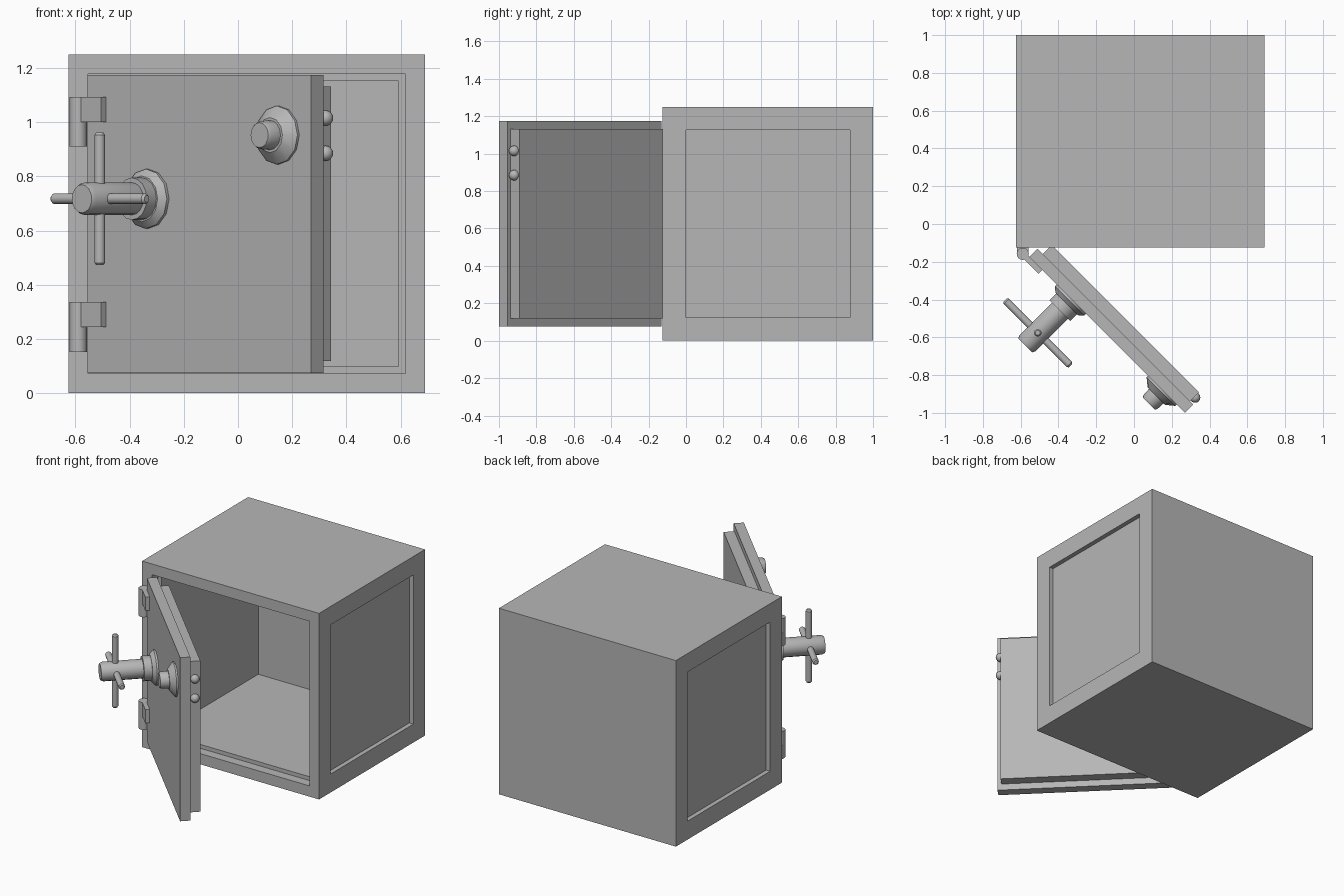
import bpy, bmesh, math
from mathutils import Matrix, Vector

if "Cube" in bpy.data.objects:
    bpy.data.objects.remove(bpy.data.objects["Cube"])

# Door frame: local x runs along the door, local y points inward, hinged open 45 degrees
DOOR = Matrix.Rotation(math.radians(-45), 4, 'Z')
I = Matrix.Identity(4)
FRONT = -0.516   # local y of the door's outer face

# Dark grey metal
METAL = bpy.data.materials.new("dark_grey_metal")
METAL.diffuse_color = (0.47, 0.47, 0.47, 1)
METAL.use_nodes = True
METAL.node_tree.nodes["Principled BSDF"].inputs["Base Color"].default_value = METAL.diffuse_color


def finish(name, bm, mat=I, smooth=False):
    bmesh.ops.recalc_face_normals(bm, faces=bm.faces[:])
    me = bpy.data.meshes.new(name)
    bm.to_mesh(me)
    bm.free()
    me.materials.append(METAL)
    ob = bpy.data.objects.new(name, me)
    bpy.context.collection.objects.link(ob)
    ob.matrix_world = mat
    if smooth:
        bpy.ops.object.select_all(action='DESELECT')
        ob.select_set(True)
        bpy.context.view_layer.objects.active = ob
        bpy.ops.object.shade_smooth_by_angle(angle=math.radians(35))
    return ob


def box_bm(lo, hi):
    bm = bmesh.new()
    lo, hi = Vector(lo), Vector(hi)
    bmesh.ops.create_cube(bm, size=1, matrix=Matrix.Translation((lo + hi) / 2)
                          @ Matrix.Diagonal((*(hi - lo), 1)))
    return bm


def box(name, lo, hi, mat=I):
    return finish(name, box_bm(lo, hi), mat)


def lathe(name, profile, sides, mat):
    """Capped solid of revolution about local z from (radius, height) points."""
    bm = bmesh.new()
    rings = [[bm.verts.new((r * math.cos(2 * math.pi * i / sides),
                            r * math.sin(2 * math.pi * i / sides), h))
              for i in range(sides)] for r, h in profile]
    for a, b in zip(rings, rings[1:]):
        for i in range(sides):
            j = (i + 1) % sides
            bm.faces.new((a[i], a[j], b[j], b[i]))
    bm.faces.new(rings[0])
    bm.faces.new(rings[-1])
    return finish(name, bm, mat, True)


def outward(u, z):
    """Placement on the door face with local z pointing out of the door."""
    return DOOR @ Matrix.Translation((u, FRONT, z)) @ Matrix.Rotation(math.pi / 2, 4, 'X')


# Safe body: stepped hollow front, recessed side panels
bm = box_bm((-0.625, -0.125, 0), (0.69, 1.0, 1.25))
bm.normal_update()


def face_towards(d):
    return max(bm.faces, key=lambda f: f.normal.dot(Vector(d)))


def recess(face, margin, offset):
    # inset, then push the face inward with straight walls
    bmesh.ops.inset_region(bm, faces=[face], thickness=margin, use_even_offset=True)
    ext = bmesh.ops.extrude_discrete_faces(bm, faces=[face])['faces'][0]
    bmesh.ops.translate(bm, vec=offset, verts=ext.verts[:])
    return ext


front, right, left = (face_towards(d) for d in ((0, -1, 0), (1, 0, 0), (-1, 0, 0)))
ledge = recess(front, 0.072, (0, 0.063, 0))
recess(ledge, 0.026, (0, 1.03, 0))
recess(right, 0.124, (-0.03, 0, 0))
recess(left, 0.124, (0.03, 0, 0))
finish("safe_body", bm)

# Door: outer plate and smaller inner plate
box("door_outer_plate", (-0.269, FRONT, 0.075), (0.898, -0.453, 1.174), DOOR)
box("door_inner_plate", (-0.23, -0.453, 0.118), (0.873, -0.387, 1.132), DOOR)

# Locking bolts on the free edge
for i, z in enumerate((0.885, 1.015)):
    bm = bmesh.new()
    bmesh.ops.create_uvsphere(bm, u_segments=16, v_segments=10, radius=0.028)
    finish(f"lock_bolt_{i}", bm, DOOR @ Matrix.Translation((0.878, -0.421, z)), True)

# Hinges: pin, body leaf (lower half) and door leaf (upper half)
for i, z in enumerate((0.152, 0.909)):
    lathe(f"hinge_pin_{i}", [(0.032, 0), (0.032, 0.184)], 16,
          Matrix.Translation((-0.589, -0.158, z)))
    box(f"hinge_body_leaf_{i}", (-0.62, -0.152, z), (-0.558, -0.12, z + 0.092))
    box(f"hinge_door_leaf_{i}", (-0.306, -0.543, z + 0.092), (-0.172, -0.513, z + 0.184), DOOR)

# Handle: flange, collar, shaft and crossed spokes
HU, HZ = 0.047, 0.717
hub = outward(HU, HZ)
lathe("handle_flange", [(0.11, 0), (0.11, 0.012), (0.085, 0.035)], 12, hub)
lathe("handle_collar", [(0.078, 0.03), (0.078, 0.085)], 16, hub)
lathe("handle_shaft", [(0.06, 0.08), (0.06, 0.33), (0.052, 0.346)], 16, hub)
cross = hub @ Matrix.Translation((0, 0, 0.252))
spoke = [(0.013, -0.245), (0.02, -0.236), (0.02, 0.236), (0.013, 0.245)]
lathe("handle_spoke_vertical", spoke, 12, cross @ Matrix.Rotation(math.pi / 2, 4, 'X'))
lathe("handle_spoke_horizontal", spoke, 12, cross @ Matrix.Rotation(math.pi / 2, 4, 'Y'))

# Combination dial: sloped flange and knob
dial = outward(0.728, 0.952)
lathe("dial_flange", [(0.108, 0), (0.108, 0.01), (0.065, 0.045)], 12, dial)
lathe("dial_knob", [(0.055, 0.04), (0.052, 0.09), (0.046, 0.1)], 16, dial)
